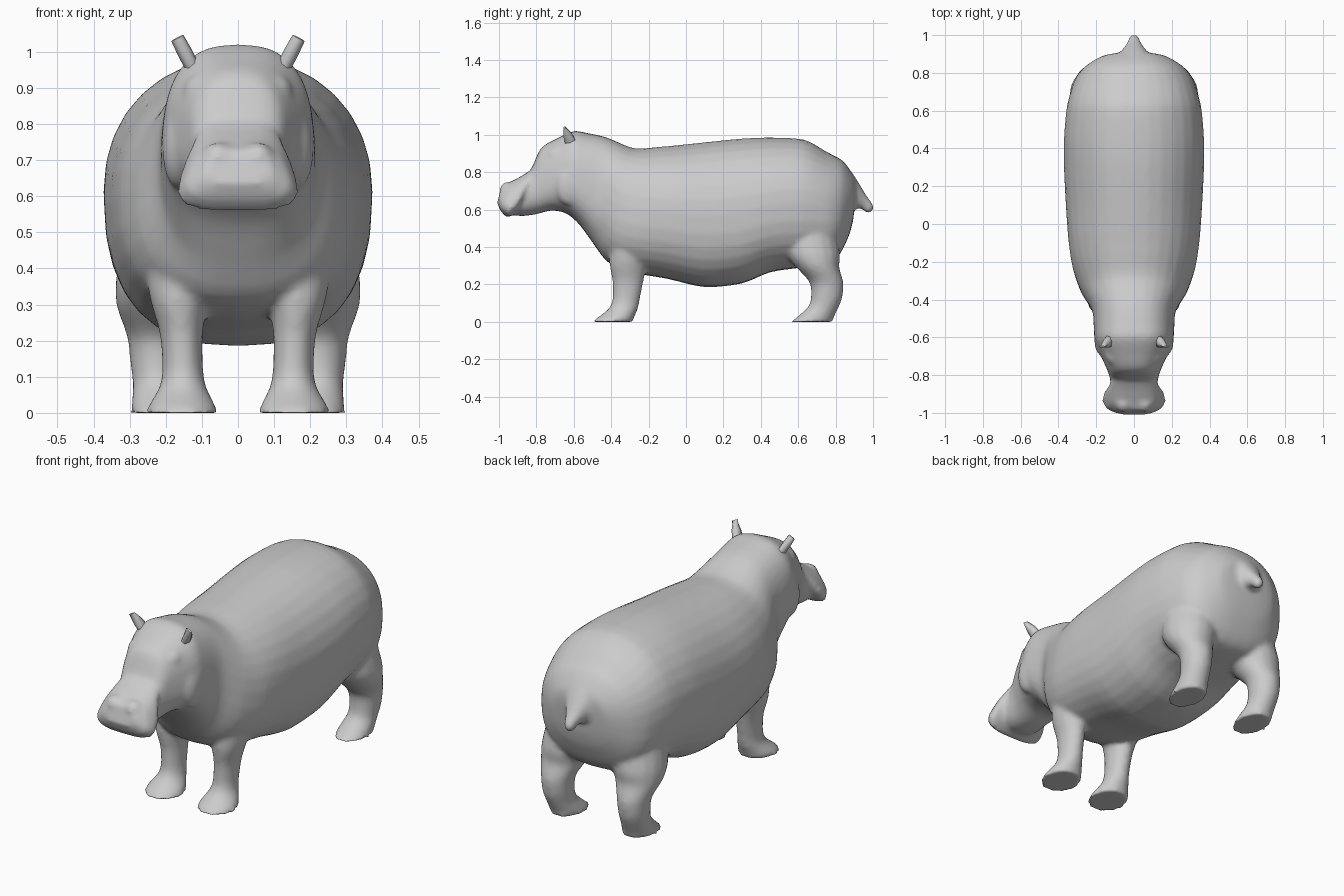
import bpy, bmesh, math
from mathutils import Vector

if "Cube" in bpy.data.objects:
    bpy.data.objects.remove(bpy.data.objects["Cube"])

grey = bpy.data.materials.new("hide grey")
grey.diffuse_color = (0.6, 0.6, 0.6, 1)
grey.use_nodes = True
grey.node_tree.nodes["Principled BSDF"].inputs["Base Color"].default_value = grey.diffuse_color


def power(v, p):
    return math.copysign(abs(v) ** p, v)


def skin(bm, rings):
    """Bridge a sequence of closed rings and cap both ends."""
    loops = [[bm.verts.new(p) for p in r] for r in rings]
    faces = []
    for a, b in zip(loops, loops[1:]):
        for i in range(len(a)):
            j = (i + 1) % len(a)
            faces.append(bm.faces.new((a[i], a[j], b[j], b[i])))
    faces += [bm.faces.new(loops[0][::-1]), bm.faces.new(loops[-1])]
    bmesh.ops.recalc_face_normals(bm, faces=faces)


def refine(rows, steps=3):
    """Catmull-Rom rows between the given ones, softened towards straight."""
    out = []
    for i in range(len(rows) - 1):
        quad = (rows[max(i - 1, 0)], rows[i], rows[i + 1], rows[min(i + 2, len(rows) - 1)])
        for k in range(steps):
            t = k / steps
            row = []
            for a, b, c, d in zip(*quad):
                m, n = (c - a) * .4, (d - b) * .4
                row.append(b + m * t + (3 * (c - b) - 2 * m - n) * t * t
                           + (2 * (b - c) + m + n) * t ** 3)
            out.append(row)
    return out + [rows[-1]]


def section(yb, zb, yt, zt, w, taper, top=.8, low=.8, n=32):
    """Rounded cross-section from a bottom point to a top point."""
    ring = []
    for i in range(n):
        a = 2 * math.pi * i / n
        p = top if math.sin(a) > 0 else low
        s = power(math.sin(a), p)
        x = w * power(math.cos(a), p) * (1 + taper * s)
        t = (s + 1) / 2
        ring.append((x, yb + (yt - yb) * t, zb + (zt - zb) * t))
    return ring


def level(side, x, y, z, rx, ry, n=16):
    """Horizontal leg cross-section."""
    return [(side * x + rx * math.cos(2 * math.pi * i / n),
             y + ry * math.sin(2 * math.pi * i / n), z) for i in range(n)]


def finish(bm, name):
    me = bpy.data.meshes.new(name)
    bm.to_mesh(me)
    bm.free()
    me.materials.append(grey)
    for f in me.polygons:
        f.use_smooth = True
    ob = bpy.data.objects.new(name, me)
    bpy.context.collection.objects.link(ob)
    return ob


# Torso, neck and skull: bottom y,z / top y,z / half width / taper / top roundness
TRUNK = [
    (-.945, .575, -.90, .69, .10, 0, .8),
    (-.88, .565, -.83, .81, .118, -.1, .8),
    (-.80, .575, -.775, .93, .135, -.05, .78),
    (-.72, .595, -.69, .98, .17, -.08, .76),
    (-.64, .58, -.60, 1.02, .205, -.1, .75),
    (-.57, .52, -.53, 1.01, .212, -.08, .78),
    (-.49, .41, -.42, .985, .222, 0, .85),
    (-.42, .32, -.28, .928, .282, 0, .92),
    (-.30, .265, -.15, .935, .326, 0, .96),
    (-.10, .23, -.06, .943, .348, 0, .96),
    (.10, .185, .10, .96, .361, 0, .96),
    (.30, .205, .30, .98, .371, 0, .96),
    (.45, .265, .45, .985, .371, 0, .96),
    (.62, .29, .63, .975, .355, 0, .95),
    (.77, .315, .75, .91, .315, 0, .92),
    (.825, .365, .84, .86, .262, 0, .9),
    (.875, .47, .90, .775, .17, 0, .9),
    (.895, .55, .91, .73, .08, 0, .9),
]
body = bmesh.new()
skin(body, [section(*r) for r in refine(TRUNK)])

# Broad overhanging muzzle
MUZZLE = [
    (-.88, .62, -.77, .84, .10, -.2),
    (-.925, .575, -.81, .825, .145, -.3),
    (-.955, .555, -.87, .785, .155, -.28),
    (-.99, .59, -.935, .75, .138, -.22),
    (-1.01, .635, -.985, .725, .09, -.1),
]
skin(body, [section(*r, top=.65, low=.62) for r in MUZZLE])

# Legs: centre x, y / height / half width x, y
FRONT_LEG = [
    (.155, -.392, 0, .1, .112), (.155, -.378, .02, .094, .1),
    (.153, -.335, .07, .066, .079), (.153, -.32, .12, .057, .074),
    (.157, -.31, .22, .06, .084), (.165, -.31, .31, .078, .1),
    (.17, -.29, .42, .09, .11), (.17, -.26, .56, .08, .1),
]
HIND_LEG = [
    (.212, .672, 0, .088, .117), (.213, .688, .02, .083, .102),
    (.22, .735, .08, .072, .083), (.223, .752, .13, .075, .085),
    (.223, .752, .21, .084, .091), (.218, .705, .29, .118, .115),
    (.205, .68, .36, .135, .145), (.19, .66, .48, .13, .14),
]
for side in (-1, 1):
    for leg in (FRONT_LEG, HIND_LEG):
        skin(body, [level(side, *r) for r in refine(leg)])

# Short tail flowing out of the rump
TAIL = [
    (.82, .55, .82, .86, .17, 0), (.87, .58, .88, .81, .115, 0),
    (.905, .605, .92, .75, .07, 0), (.94, .605, .965, .675, .04, 0),
    (.965, .58, 1.0, .63, .027, 0), (.985, .58, 1.007, .605, .016, 0),
]
skin(body, [section(*r, n=12) for r in TAIL])

# Brow, nostril and cheek swellings
for side in (-1, 1):
    for c, r in (((.10, -.69, .89), (.052, .06, .05)),
                 ((.055, -.95, .705), (.045, .048, .045)),
                 ((.165, -.62, .73), (.045, .08, .11))):
        res = bmesh.ops.create_uvsphere(body, u_segments=16, v_segments=10, radius=1)
        for v in res["verts"]:
            v.co = Vector((c[0] * side + v.co.x * r[0],
                           c[1] + v.co.y * r[1], c[2] + v.co.z * r[2]))

# Fuse the parts into one continuous hide
ob = finish(body, "body")
rm = ob.modifiers.new("fuse", 'REMESH')
rm.mode = 'VOXEL'
rm.voxel_size = 0.012
rm.use_smooth_shade = True
sm = ob.modifiers.new("soften", 'SMOOTH')
sm.factor = 0.5
sm.iterations = 9

# Small upright ears
for side, label in ((-1, "left"), (1, "right")):
    ear = bmesh.new()
    base, tip = Vector((.125, -.615, .955)), Vector((.168, -.65, 1.038))
    axis = (tip - base).normalized()
    across = Vector((0.88, 0, -0.47))
    deep = axis.cross(across).normalized()
    rings = []
    for t, w, d in ((0, .02, .034), (.5, .021, .027), (1, .019, .005)):
        c = base.lerp(tip, t)
        ring = []
        for i in range(6):
            a = math.pi * i / 3
            p = c + across * w * math.cos(a) + deep * d * math.sin(a)
            ring.append((p.x * side, p.y, p.z))
        rings.append(ring)
    skin(ear, rings)
    e = finish(ear, label + "_ear")
    for f in e.data.polygons:
        f.use_smooth = len(f.vertices) == 4
